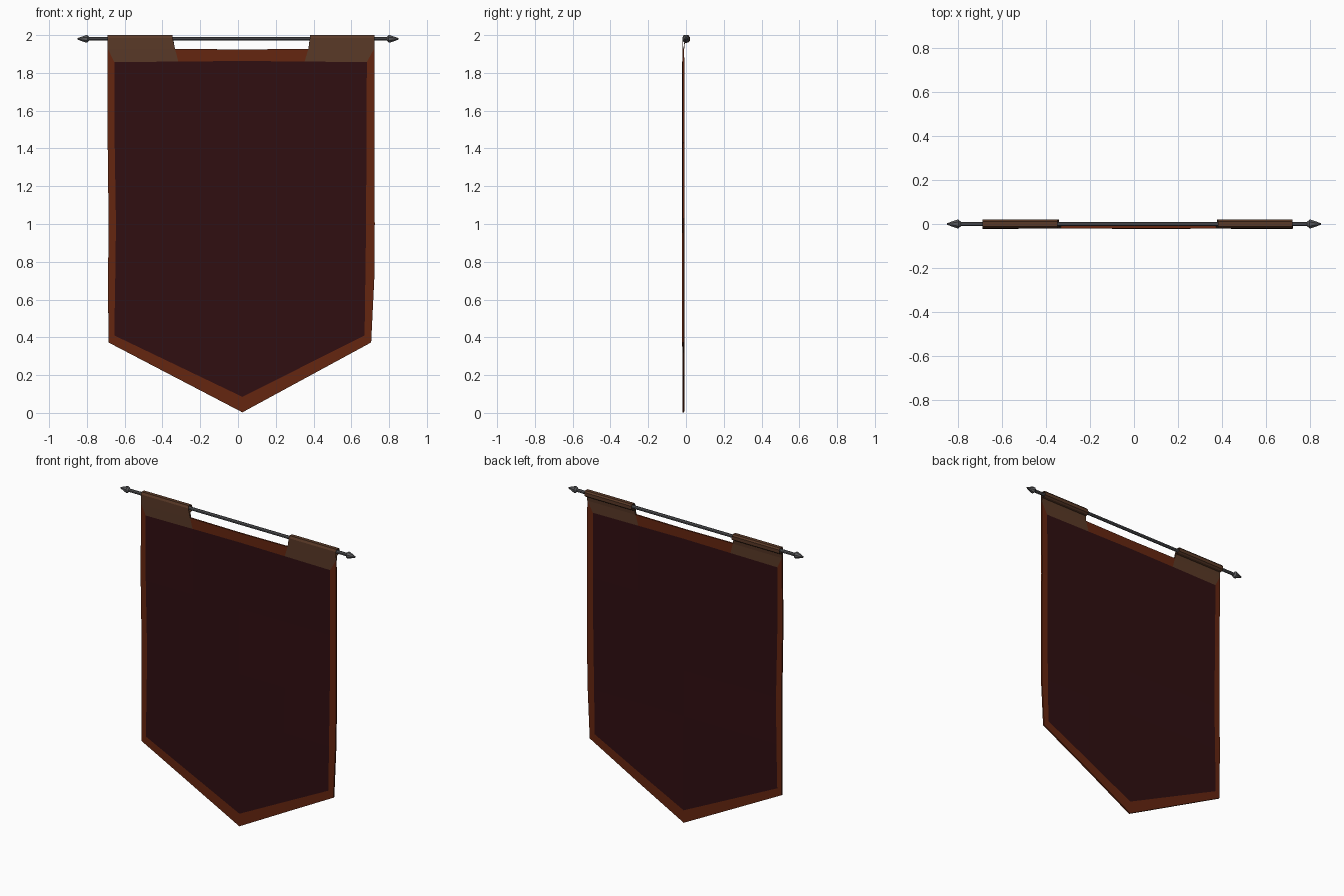
import bpy, bmesh, math
from mathutils import Matrix, Vector

if "Cube" in bpy.data.objects:
    bpy.data.objects.remove(bpy.data.objects["Cube"])


def material(name, rgb):
    m = bpy.data.materials.new(name)
    m.diffuse_color = (*rgb, 1)
    m.use_nodes = True
    m.node_tree.nodes["Principled BSDF"].inputs["Base Color"].default_value = m.diffuse_color
    return m


FIELD = material("dark red cloth", (0.029, 0.0045, 0.0055))
TRIM = material("rust trim", (0.13, 0.019, 0.005))
TAB = material("brown leather", (0.1, 0.041, 0.02))
METAL = material("grey iron", (0.1, 0.1, 0.105))


def finish(bm, name, mats, thickness=0, offset=0):
    bmesh.ops.recalc_face_normals(bm, faces=bm.faces)
    me = bpy.data.meshes.new(name)
    bm.to_mesh(me)
    bm.free()
    ob = bpy.data.objects.new(name, me)
    bpy.context.collection.objects.link(ob)
    for m in mats:
        me.materials.append(m)
    if thickness:
        s = ob.modifiers.new("thickness", 'SOLIDIFY')
        s.thickness = thickness
        s.offset = offset
    return ob


# cloth: inner grid of columns and rows, with a mitred trim ring around it
def ripple(x, z):
    return -0.0145 + 0.0025 * math.sin(4.5 * z + 2.5 * x) * min(1, (1.93 - z) * 2)


left = [-0.655, -0.653, -0.646, -0.65, -0.655]
right = [0.682, 0.68, 0.678, 0.674, 0.67]
rows = [1.857, 1.43, 1.0, 0.7, 0.41]
out_left = [-0.69, -0.69, -0.685, -0.688, -0.686]
out_right = [0.722, 0.722, 0.724, 0.722, 0.705]
out_rows = [1.93, 1.43, 1.0, 0.72, 0.373]
V_INNER, V_OUTER, MID = 0.325, 0.37, 0.023


def point(c, r, outer=False):
    ls, rs, zs = (out_left, out_right, out_rows) if outer else (left, right, rows)
    x = (ls[r], (ls[r] + MID) / 2, MID, (MID + rs[r]) / 2, rs[r])[c]
    z = zs[r]
    bend = 1 - abs(c - 2) / 2
    if r == 4:
        z -= (V_OUTER if outer else V_INNER) * bend
    elif r == 0:
        z -= 0.006 * bend if outer else -0.006 * bend
    return Vector((x, ripple(x, z), z))


bm = bmesh.new()
grid = [[bm.verts.new(point(c, r)) for c in range(5)] for r in range(5)]
for r in range(4):
    for c in range(4):
        bm.faces.new((grid[r][c], grid[r][c + 1], grid[r + 1][c + 1], grid[r + 1][c]))
ring = ([(c, 0) for c in range(4)] + [(4, r) for r in range(4)]
        + [(c, 4) for c in range(4, 0, -1)] + [(0, r) for r in range(4, 0, -1)])
outer = [bm.verts.new(point(c, r, True)) for c, r in ring]
for i, (c, r) in enumerate(ring):
    j = (i + 1) % len(ring)
    f = bm.faces.new((outer[i], outer[j], grid[ring[j][1]][ring[j][0]], grid[r][c]))
    f.material_index = 2 if i in (0, 3) else 1   # top corners belong to the tabs
finish(bm, "banner_cloth", [FIELD, TRIM, TAB], 0.01)

# tabs looping around the rod
profile = [(-0.0195, 1.926), (-0.0195, 1.986), (-0.012, 2.0), (0.012, 2.0),
           (0.02, 1.99), (0.02, 1.968), (0.01, 1.96), (-0.006, 1.958), (-0.0095, 1.926)]
for name, outer_x, low_x, high_x in (("left_tab", -0.69, -0.333, -0.348),
                                     ("right_tab", 0.722, 0.3725, 0.382)):
    bm = bmesh.new()
    pairs = []
    for y, z in profile:
        t = min(1, (z - 1.926) / 0.07)
        pairs.append([bm.verts.new((x, y, z))
                      for x in (outer_x, low_x + (high_x - low_x) * t)])
    for a, b in zip(pairs, pairs[1:]):
        bm.faces.new((a[0], a[1], b[1], b[0]))
    ob = finish(bm, name, [TAB], 0.004, -1)
    # keep the outer side of the loop facing outwards
    if ob.data.polygons[2].normal.z < 0:
        ob.data.flip_normals()


# rod and pointed finials, spun from a profile along x
def spun(name, prof, sides=8):
    bm = bmesh.new()
    rings = []
    for x, rad in prof:
        rings.append([bm.verts.new((x, rad * math.cos(a), 1.98 + rad * math.sin(a)))
                      for a in [(k + 0.5) * math.tau / sides for k in range(sides)]])
    for a, b in zip(rings, rings[1:]):
        for k in range(sides):
            n = (k + 1) % sides
            bm.faces.new((a[k], a[n], b[n], b[k]))
    bm.faces.new(rings[0])
    bm.faces.new(rings[-1])
    finish(bm, name, [METAL])


spun("rod", [(-0.81, 0.0105), (0.81, 0.0105)])
for side, s in (("left", -1), ("right", 1)):
    spun(side + "_finial", [(s * 0.788, 0.011), (s * 0.798, 0.021),
                            (s * 0.806, 0.021), (s * 0.85, 0.004)])
